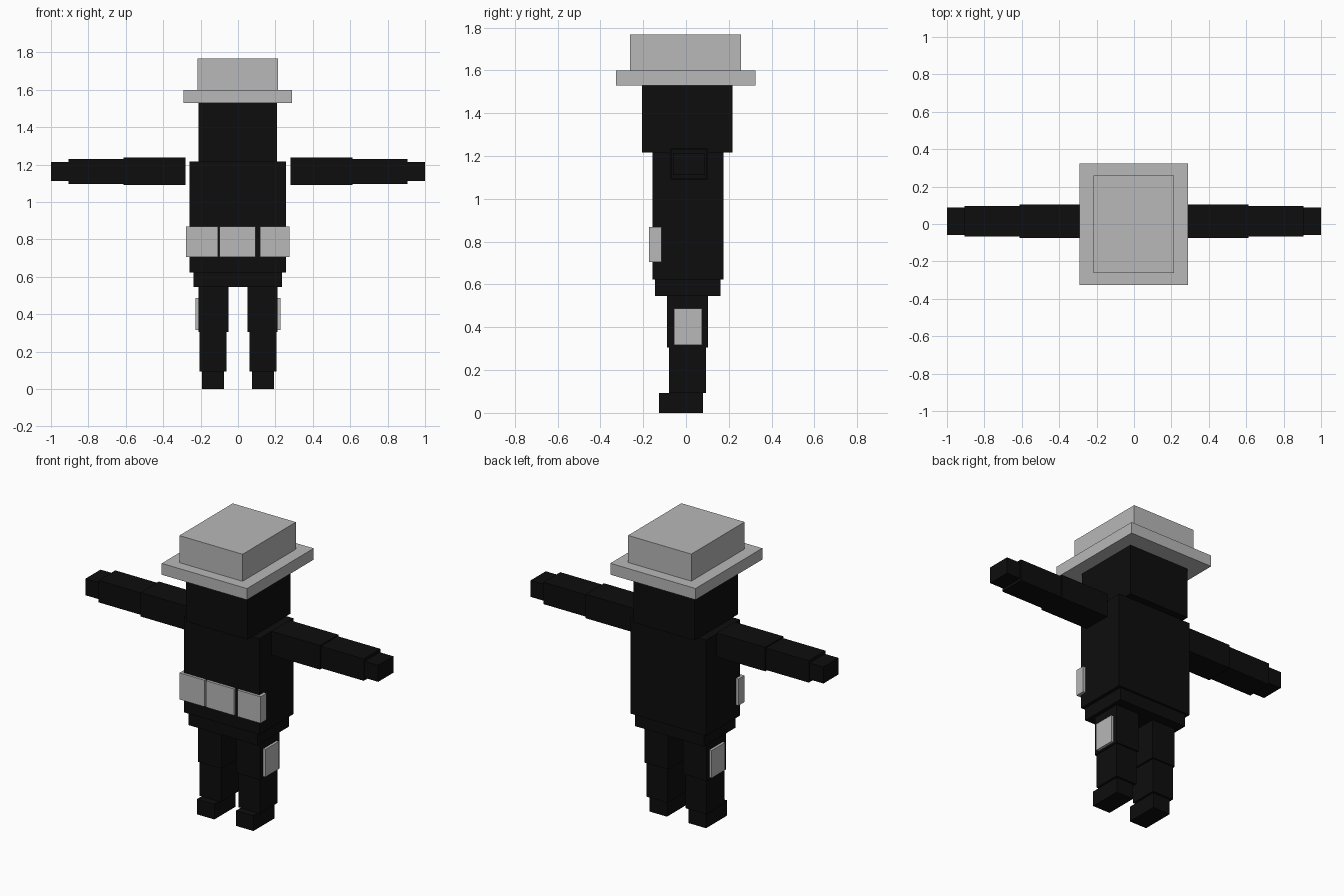
import bpy
import bmesh

if "Cube" in bpy.data.objects:
    bpy.data.objects.remove(bpy.data.objects["Cube"])


def material(name, value):
    mat = bpy.data.materials.new(name)
    mat.diffuse_color = (value, value, value, 1)
    mat.use_nodes = True
    mat.node_tree.nodes["Principled BSDF"].inputs["Base Color"].default_value = mat.diffuse_color
    return mat


BLACK = material("black", 0.004)
GREY = material("light grey", 0.48)


def box(name, x, y, z, mat):
    """Box spanning the (min, max) ranges on each axis."""
    bm = bmesh.new()
    bmesh.ops.create_cube(bm, size=1)
    for v in bm.verts:
        for i, (lo, hi) in enumerate((x, y, z)):
            v.co[i] = lo if v.co[i] < 0 else hi
    mesh = bpy.data.meshes.new(name)
    bm.to_mesh(mesh)
    bm.free()
    mesh.materials.append(mat)
    obj = bpy.data.objects.new(name, mesh)
    bpy.context.collection.objects.link(obj)
    return obj


def pair(name, x, y, z, mat):
    """Matching boxes on both sides of the body."""
    box("right_" + name, x, y, z, mat)
    box("left_" + name, (-x[1], -x[0]), y, z, mat)


# Hat
box("hat_crown", (-0.217, 0.215), (-0.262, 0.258), (1.60, 1.767), GREY)
box("hat_brim", (-0.292, 0.29), (-0.327, 0.324), (1.53, 1.60), GREY)

# Head and body
box("head", (-0.21, 0.208), (-0.205, 0.217), (1.216, 1.53), BLACK)
box("torso", (-0.26, 0.256), (-0.157, 0.175), (0.624, 1.216), BLACK)
box("pelvis", (-0.237, 0.235), (-0.145, 0.161), (0.547, 0.624), BLACK)

# Arms, held straight out
pair("upper_arm", (0.281, 0.613), (-0.075, 0.103), (1.09, 1.238), BLACK)
pair("forearm", (0.613, 0.906), (-0.067, 0.096), (1.096, 1.231), BLACK)
pair("hand", (0.906, 1.0), (-0.06, 0.087), (1.112, 1.214), BLACK)

# Legs
pair("thigh", (0.051, 0.212), (-0.088, 0.102), (0.305, 0.547), BLACK)
pair("shin", (0.061, 0.206), (-0.08, 0.093), (0.094, 0.305), BLACK)
pair("foot", (0.074, 0.193), (-0.125, 0.08), (0.0, 0.094), BLACK)
pair("thigh_pad", (0.195, 0.228), (-0.057, 0.075), (0.317, 0.487), GREY)

# Belt pouches
for name, x in (("left", (-0.278, -0.108)), ("middle", (-0.098, 0.094)),
                ("right", (0.117, 0.275))):
    box(name + "_pouch", x, (-0.173, -0.115), (0.705, 0.869), GREY)
